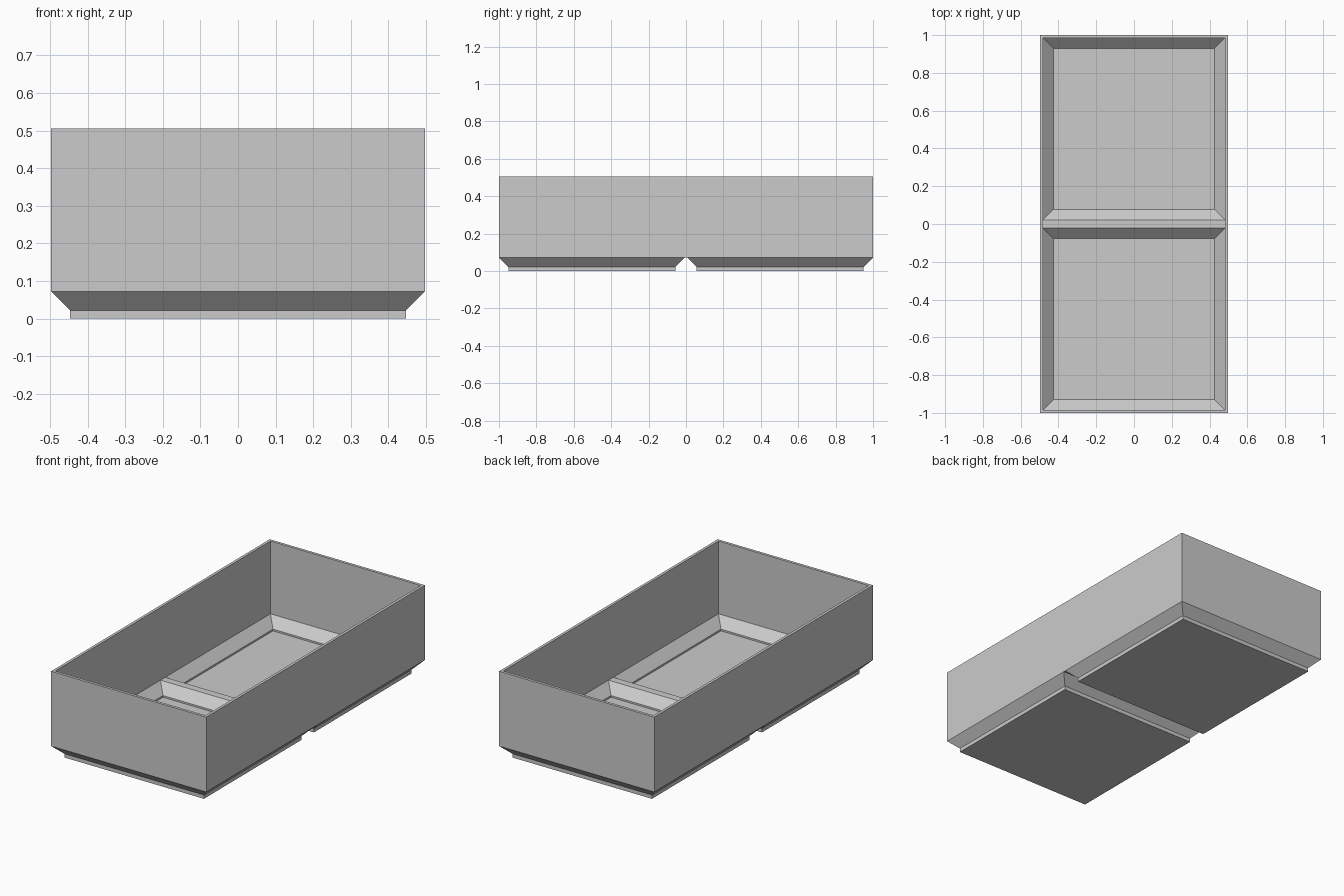
import bpy, bmesh

if "Cube" in bpy.data.objects:
    bpy.data.objects.remove(bpy.data.objects["Cube"])

# Overall dimensions
HX, HY, TOP = 0.497, 1.0, 0.505      # outer half width, half length, height
CELL_Y, CELL_HALF = 0.503, 0.497     # centre and half size of each square cell
WALL = 0.016

bm = bmesh.new()


def loop(hx, hy, z, cy=0.0):
    """Rectangle of four vertices at height z."""
    return [bm.verts.new((x * hx, cy + y * hy, z))
            for x, y in ((-1, -1), (1, -1), (1, 1), (-1, 1))]


def bridge(a, b):
    """Quads between two rectangles."""
    for i in range(4):
        j = (i + 1) % 4
        bm.faces.new((a[i], a[j], b[j], b[i]))


def cells(profile, cap_up):
    """Two square pockets or feet following a (half size, z) profile,
    joined across the middle by a narrow strip."""
    tops = []
    for cy in (-CELL_Y, CELL_Y):
        rings = [loop(h, h, z, cy) for h, z in profile]
        for a, b in zip(rings, rings[1:]):
            bridge(a, b)
        bm.faces.new(rings[-1] if cap_up else rings[-1][::-1])
        tops.append(rings[0])
    front, back = tops
    bm.faces.new((front[3], front[2], back[1], back[0]))


# Outer and inner walls with the flat rim between them
inner = CELL_HALF - WALL
inner_y = CELL_Y + inner
rim_out, rim_in = loop(HX, HY, TOP), loop(HX - WALL, inner_y, TOP)
bridge(loop(HX, HY, 0.072), rim_out)
bridge(rim_out, rim_in)
bridge(rim_in, loop(HX - WALL, inner_y, 0.084))

# Stepped feet below, and matching sunken floors inside
cells([(0.497, 0.072), (0.447, 0.022), (0.447, 0.0)], False)
cells([(inner, 0.084), (0.427, 0.030), (0.427, 0.020)], True)

# Split the long walls at the cell corners by welding and tidy the normals
bmesh.ops.remove_doubles(bm, verts=bm.verts, dist=0.0005)
for s in (-1, 1):
    for hx, y, z in ((HX, CELL_Y - CELL_HALF, 0.072),
                     (HX - WALL, CELL_Y - inner, 0.084)):
        bm.verts.ensure_lookup_table()
        find = lambda yy: min(bm.verts, key=lambda v: (
            (v.co.x - s * hx) ** 2 + (v.co.y - yy) ** 2 + (v.co.z - z) ** 2))
        end = HY if hx == HX else inner_y
        a, b = find(-end), find(end)
        edge = bm.edges.get((a, b))
        if edge:
            wall = edge.link_faces[0]
            ring = list(wall.verts)
            i = ring.index(a)
            mids = [find(-y), find(y)]
            if ring[(i + 1) % 4] is b:
                ring = ring[:i + 1] + mids + ring[i + 1:]
            else:
                i = ring.index(b)
                ring = ring[:i + 1] + mids[::-1] + ring[i + 1:]
            bm.faces.remove(wall)
            bm.faces.new(ring)
            bm.edges.remove(edge)
bmesh.ops.recalc_face_normals(bm, faces=bm.faces)

mesh = bpy.data.meshes.new("storage_bin")
bm.to_mesh(mesh)
bm.free()
grey = bpy.data.materials.new("light_grey")
grey.diffuse_color = (0.6, 0.6, 0.6, 1)
grey.use_nodes = True
grey.node_tree.nodes["Principled BSDF"].inputs["Base Color"].default_value = grey.diffuse_color
mesh.materials.append(grey)
bin_obj = bpy.data.objects.new("storage_bin", mesh)
bpy.context.collection.objects.link(bin_obj)
